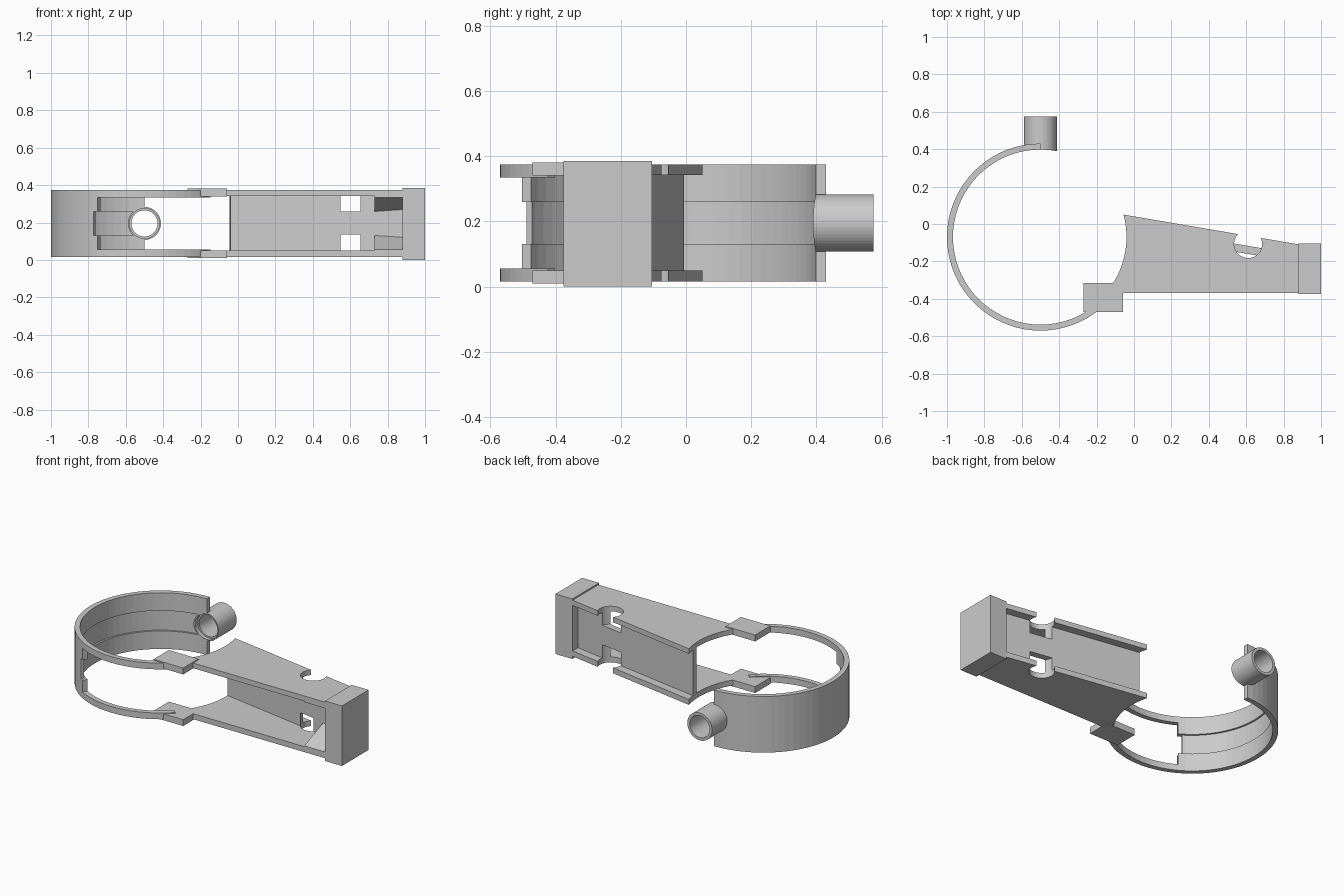
import bpy, bmesh
from math import cos, sin, pi, radians

if "Cube" in bpy.data.objects:
    bpy.data.objects.remove(bpy.data.objects["Cube"])

CX, CY = -0.5, -0.07          # centre of the clamp ring
Z0, Z1 = 0.015, 0.375         # height range of ring and arm


def prism(name, poly, z0, z1):
    """Extrude a top-view outline between two heights."""
    bm = bmesh.new()
    face = bm.faces.new([bm.verts.new((x, y, z0)) for x, y in poly])
    new = bmesh.ops.extrude_face_region(bm, geom=[face])["geom"]
    verts = [v for v in new if isinstance(v, bmesh.types.BMVert)]
    bmesh.ops.translate(bm, verts=verts, vec=(0, 0, z1 - z0))
    bmesh.ops.recalc_face_normals(bm, faces=bm.faces)
    mesh = bpy.data.meshes.new(name)
    bm.to_mesh(mesh)
    bm.free()
    ob = bpy.data.objects.new(name, mesh)
    bpy.context.collection.objects.link(ob)
    return ob


def box(name, x0, x1, y0, y1, z0, z1):
    return prism(name, [(x0, y0), (x1, y0), (x1, y1), (x0, y1)], z0, z1)


def arc(r, a0, a1, n, cx=CX, cy=CY):
    angles = [radians(a0 + (a1 - a0) * i / n) for i in range(n + 1)]
    return [(cx + r * cos(a), cy + r * sin(a)) for a in angles]


def sector(name, r0, r1, a0, a1, z0, z1):
    n = max(2, round((a1 - a0) / 5))
    return prism(name, arc(r1, a0, a1, n) + arc(r0, a1, a0, n), z0, z1)


def disc(name, cx, cy, r, z0, z1, n=48):
    return prism(name, arc(r, 0, 360, n, cx, cy)[:-1], z0, z1)


def y_cylinder(name, r, y0, y1):
    bpy.ops.mesh.primitive_cylinder_add(vertices=48, radius=r, depth=y1 - y0,
                                        location=(CX, (y0 + y1) / 2, 0.195),
                                        rotation=(pi / 2, 0, 0))
    bpy.context.object.name = name
    return bpy.context.object


def combine(ob, others, op="DIFFERENCE"):
    for other in others:
        mod = ob.modifiers.new("bool", "BOOLEAN")
        mod.operation, mod.solver, mod.object = op, "EXACT", other
        bpy.context.view_layer.objects.active = ob
        bpy.ops.object.modifier_apply(modifier=mod.name)
        bpy.data.objects.remove(other)


def bores():
    return [y_cylinder("bore", 0.07, 0.2, 0.7), y_cylinder("counterbore", 0.08, 0.2, 0.42)]


# Clamp ring: open band with an inner groove and a large front window
ring = sector("clamp_ring", 0.468, 0.5, 90, 315, Z0, Z1)
combine(ring, [sector("groove", 0.44, 0.48, 85, 320, 0.13, 0.26),
               sector("window", 0.44, 0.53, 240, 325, 0.055, 0.335),
               sector("window_notch", 0.44, 0.53, 237, 250, 0.13, 0.26)] + bores())

# Short tube at the open end of the ring
tube = y_cylinder("end_tube", 0.088, 0.36, 0.575)
combine(tube, bores() + [disc("ring_clearance", CX, CY, 0.468, -0.1, 0.5, 72)])


# Tapered arm: channel with a slanted web set in from the back edge
def back_y(x, inset=0.0):
    return 0.05 - 0.17 * (x + 0.055) - inset


arm = prism("arm", [(-0.2, -0.37), (0.885, -0.37), (0.885, back_y(0.885)),
                    (-0.2, back_y(-0.2))], Z0, Z1)
front_pocket = prism("front_pocket", [(-0.3, -0.5), (0.88, -0.5), (0.88, back_y(0.88, 0.097)),
                                      (-0.3, back_y(-0.3, 0.097))], 0.05, 0.342)
back_pocket = prism("back_pocket", [(-0.3, back_y(-0.3, 0.054)), (0.88, back_y(0.88, 0.054)),
                                    (0.88, 0.2), (-0.3, 0.2)], 0.05, 0.342)
combine(arm, [front_pocket, back_pocket,
              disc("ring_arc", CX, CY, 0.46, -0.1, 0.5, 72),
              disc("lower_notch", 0.61, -0.107, 0.075, -0.1, 0.135),
              disc("upper_notch", 0.61, -0.107, 0.075, 0.26, 0.5)])

# Solid block closing the arm
box("end_block", 0.88, 1.0, -0.375, -0.105, 0.0, 0.385)

# Pads joining ring rails to the arm, and sloped fillets near the block
for side, s in (("lower", 1), ("upper", -1)):
    def z(h):
        return h if s == 1 else 0.39 - h

    box(side + "_joint_pad", -0.27, -0.06, -0.47, -0.315,
        min(z(0.009), z(0.05)), max(z(0.009), z(0.05)))

    fillet = box(side + "_fillet", 0.73, 0.885, -0.37, -0.17, 0.0, 1.0)
    for v in fillet.data.vertices:
        deep = 0.135 if v.co.y > -0.3 else 0.055
        v.co.z = z(deep if v.co.z > 0.5 else 0.04)
    if s == -1:
        fillet.data.flip_normals()
